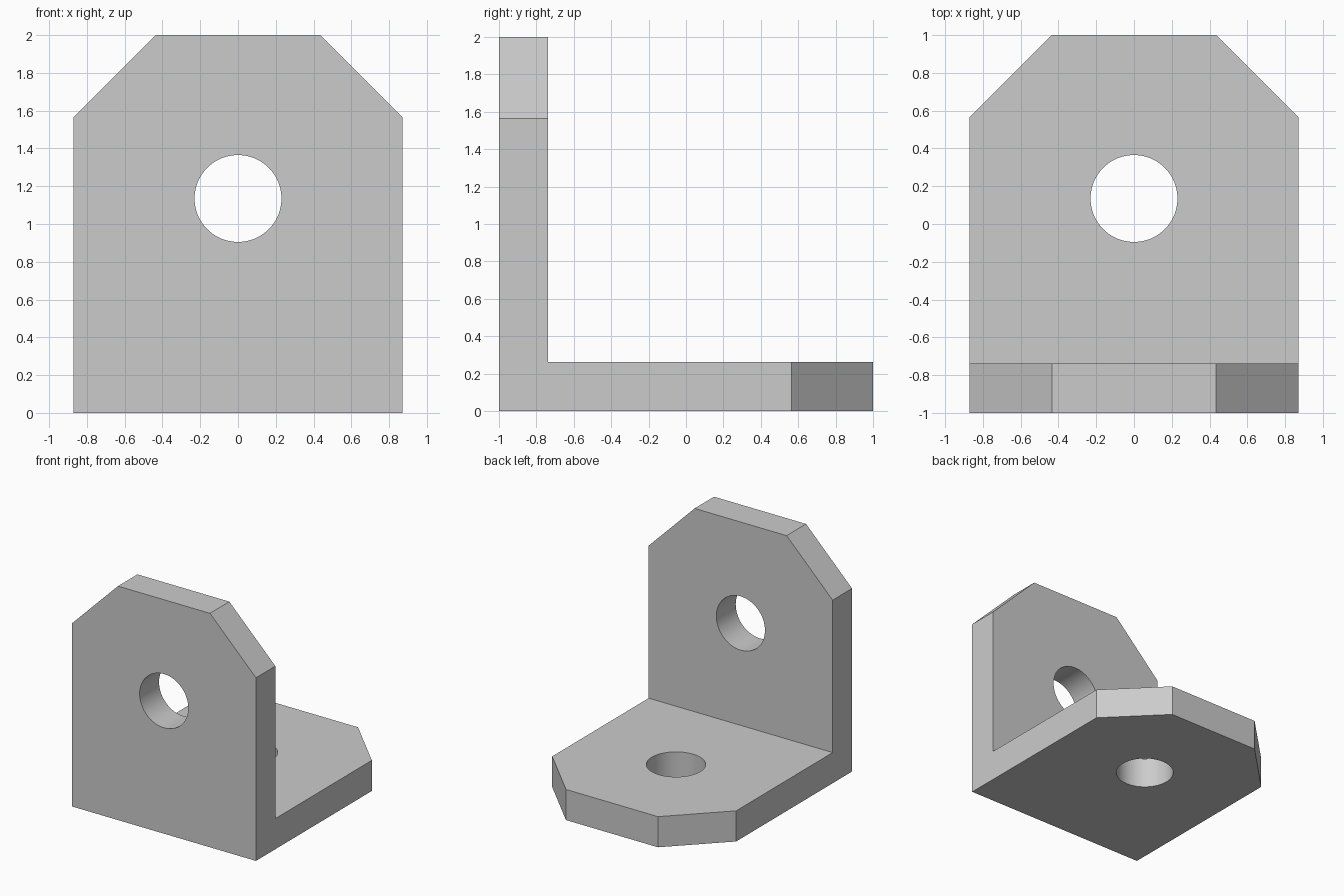
import bpy
import bmesh
from math import radians
from mathutils import Vector

if "Cube" in bpy.data.objects:
    bpy.data.objects.remove(bpy.data.objects["Cube"], do_unlink=True)

HALF_WIDTH = 0.87
THICK = 0.262
CHAMFER = 0.435
HOLE_RADIUS = 0.23
HOLE_OFFSET = 1.135   # from the outer corner of the L to each hole centre

# Single grey material
grey = bpy.data.materials.new("plain grey")
grey.use_nodes = True
colour = (0.6, 0.6, 0.6, 1)
grey.diffuse_color = colour
grey.node_tree.nodes["Principled BSDF"].inputs["Base Color"].default_value = colour

# L-shaped side profile (y, z), extruded across the width
inner = THICK - 1
profile = [(-1, 0), (1, 0), (1, THICK), (inner, THICK), (inner, 2), (-1, 2)]
bm = bmesh.new()
side = bm.faces.new([bm.verts.new((-HALF_WIDTH, y, z)) for y, z in profile])
grown = bmesh.ops.extrude_face_region(bm, geom=[side])
bmesh.ops.translate(bm, vec=(2 * HALF_WIDTH, 0, 0),
                    verts=[v for v in grown["geom"] if isinstance(v, bmesh.types.BMVert)])


# Slice off the outer corners of both plates
def chamfer(point, normal):
    bmesh.ops.bisect_plane(bm, geom=bm.verts[:] + bm.edges[:] + bm.faces[:],
                           plane_co=point, plane_no=normal, clear_outer=True)
    bmesh.ops.holes_fill(bm, edges=[e for e in bm.edges if e.is_boundary])


for s in (-1, 1):
    x = s * (HALF_WIDTH - CHAMFER)
    chamfer(Vector((x, 0, 2)), Vector((s, 0, 1)).normalized())
    chamfer(Vector((x, 1, 0)), Vector((s, 1, 0)).normalized())

bmesh.ops.recalc_face_normals(bm, faces=bm.faces)
mesh = bpy.data.meshes.new("angle_bracket")
bm.to_mesh(mesh)
bm.free()
mesh.materials.append(grey)
bracket = bpy.data.objects.new("angle_bracket", mesh)
bpy.context.collection.objects.link(bracket)


# Round bolt holes, one through each plate
def drill(name, location, rotation):
    bpy.ops.mesh.primitive_cylinder_add(vertices=64, radius=HOLE_RADIUS, depth=2 * THICK,
                                        location=location, rotation=rotation)
    cutter = bpy.context.object
    cutter.name = name
    cutter.hide_render = True
    cutter.data.materials.append(grey)
    cut = bracket.modifiers.new(name, "BOOLEAN")
    cut.operation = "DIFFERENCE"
    cut.solver = "EXACT"
    cut.object = cutter
    bpy.context.view_layer.objects.active = bracket
    bpy.ops.object.modifier_apply(modifier=cut.name)
    bpy.data.objects.remove(cutter, do_unlink=True)


drill("upright_hole", (0, -1 + THICK / 2, HOLE_OFFSET), (radians(90), 0, 0))
drill("base_hole", (0, HOLE_OFFSET - 1, THICK / 2), (0, 0, 0))

# Smooth bores, crisp plate edges
bpy.ops.object.select_all(action="DESELECT")
bracket.select_set(True)
bpy.context.view_layer.objects.active = bracket
bpy.ops.object.shade_smooth_by_angle(angle=radians(30))
